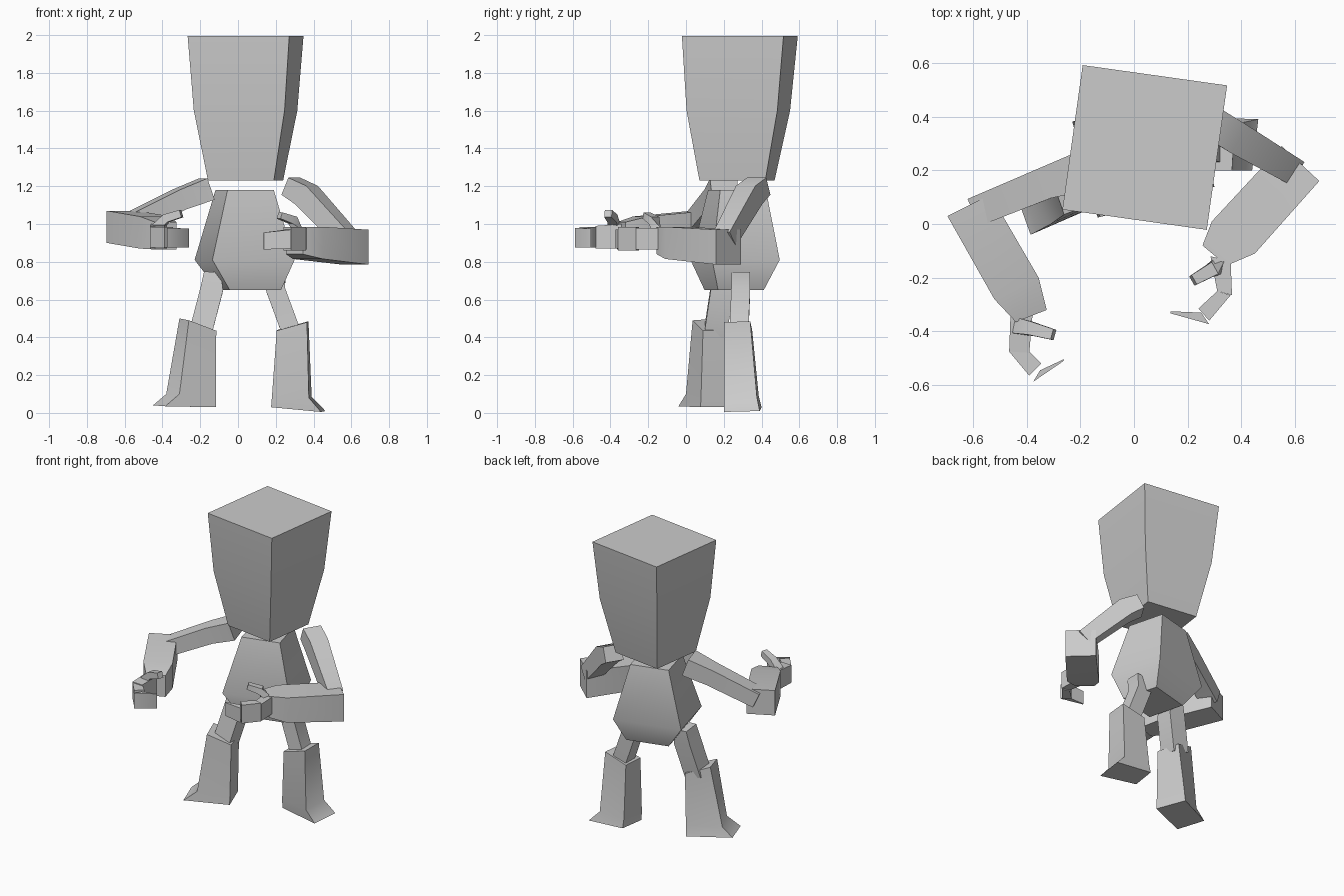
import bpy, bmesh, math
from mathutils import Vector

if "Cube" in bpy.data.objects:
    bpy.data.objects.remove(bpy.data.objects["Cube"])

grey = bpy.data.materials.new("plain_grey")
grey.diffuse_color = (0.6, 0.6, 0.6, 1)
grey.use_nodes = True
grey.node_tree.nodes["Principled BSDF"].inputs["Base Color"].default_value = grey.diffuse_color


def loft(name, rings):
    """Closed skin through four-cornered rings."""
    bm = bmesh.new()
    vs = [[bm.verts.new(p) for p in ring] for ring in rings]
    for a, b in zip(vs, vs[1:]):
        for i in range(4):
            j = (i + 1) % 4
            bm.faces.new((a[i], a[j], b[j], b[i]))
    bm.faces.new(vs[0][::-1])
    bm.faces.new(vs[-1])
    bmesh.ops.recalc_face_normals(bm, faces=bm.faces)
    me = bpy.data.meshes.new(name)
    bm.to_mesh(me)
    bm.free()
    me.materials.append(grey)
    ob = bpy.data.objects.new(name, me)
    bpy.context.collection.objects.link(ob)
    bpy.ops.object.select_all(action='DESELECT')
    ob.select_set(True)
    bpy.context.view_layer.objects.active = ob
    bpy.ops.object.shade_smooth_by_angle(angle=math.radians(50))
    return ob


def stack(name, turn, levels):
    """Turned rectangles (x, y, z, width, depth) stacked upward."""
    c, s = math.cos(math.radians(turn)), math.sin(math.radians(turn))
    rings = []
    for x, y, z, w, d in levels:
        pts = [(-w/2, -d/2), (w/2, -d/2), (w/2, d/2), (-w/2, d/2)]
        rings.append([(x + c*a - s*b, y + s*a + c*b, z) for a, b in pts])
    loft(name, rings)


def limb(name, steps):
    """Square bar along points (x, y, z, width, height)."""
    pts = [Vector(p[:3]) for p in steps]
    rings = []
    for i, p in enumerate(pts):
        d = (pts[min(i + 1, len(pts) - 1)] - pts[max(i - 1, 0)]).normalized()
        up = Vector((0, 1, 0)) if abs(d.z) > 0.8 else Vector((0, 0, 1))
        side = d.cross(up).normalized()
        up = side.cross(d)
        w, h = side * steps[i][3] / 2, up * steps[i][4] / 2
        rings.append([p - w - h, p + w - h, p + w + h, p - w + h])
    loft(name, rings)


def slab(name, steps):
    """Upright-sided bar: plan points of both edges, low and high z."""
    loft(name, [[(*a, lo), (*b, lo), (*b, hi), (*a, hi)] for a, b, lo, hi in steps])


# Head and torso
stack("head", -8, [(.04, .27, 1.23, .352, .352), (.04, .277, 1.6, .485, .485),
                   (.04, .285, 1.995, .543, .543)])
stack("torso", 14.8, [(.06, .255, .65, .28, .25), (.035, .26, .81, .45, .37),
                      (.035, .27, 1.18, .253, .25)])

# Legs: thigh, then flared shin with foot
limb("right_thigh", [(.19, .29, .74, .13, .1), (.2, .29, .65, .1, .1),
                     (.285, .28, .42, .1, .1)])
loft("right_shin", [
    [(.175, .23, .03), (.44, .2, .005), (.463, .39, .01), (.2, .4, .03)],
    [(.18, .22, .09), (.375, .2, .08), (.39, .375, .085), (.2, .385, .09)],
    [(.205, .2, .435), (.365, .2, .48), (.373, .34, .485), (.21, .35, .44)]])
limb("left_thigh", [(-.135, .2, .74, .09, .11), (-.14, .19, .65, .12, .12),
                    (-.2, .155, .42, .12, .12)])
loft("left_shin", [
    [(-.385, -.04, .035), (-.117, .077, .03), (-.19, .27, .03), (-.45, .14, .04)],
    [(-.31, 0, .1), (-.117, .08, .1), (-.185, .265, .1), (-.38, .15, .1)],
    [(-.26, .035, .49), (-.115, .09, .435), (-.16, .24, .44), (-.31, .18, .5)]])

# Upper arms
limb("right_upper_arm", [(.28, .385, 1.2, .12, .1), (.36, .335, 1.155, .12, .12),
                         (.58, .205, .92, .1, .1)])
limb("left_upper_arm", [(-.165, .205, 1.185, .15, .12), (-.31, .16, 1.13, .12, .11),
                        (-.58, .05, 1.0, .11, .1)])

# Forearms
slab("right_forearm", [((.55, .29), (.69, .16), .785, .97),
                       ((.29, .01), (.45, -.11), .815, .985),
                       ((.255, -.08), (.345, -.155), .84, .985)])
slab("left_forearm", [((-.695, .03), (-.535, .11), .9, 1.07),
                      ((-.52, -.28), (-.355, -.2), .87, 1.04),
                      ((-.44, -.365), (-.325, -.32), .865, 1.01)])

# Hands: palm, knuckles, fingers and thumb
slab("right_palm", [((.285, -.12), (.36, -.14), .865, .98),
                    ((.31, -.25), (.365, -.265), .865, .98)])
slab("right_knuckles", [((.31, -.25), (.36, -.265), .86, .985),
                        ((.24, -.315), (.28, -.36), .86, .985)])
slab("right_fingers", [((.25, -.33), (.28, -.373), .87, .97),
                       ((.135, -.325), (.137, -.333), .865, .955)])
limb("right_thumb", [(.32, -.155, .96, .05, .05), (.29, -.17, 1.02, .05, .045),
                     (.22, -.21, 1.045, .04, .035)])
slab("left_palm", [((-.46, -.34), (-.378, -.34), .87, 1.0),
                   ((-.465, -.475), (-.39, -.48), .87, .99)])
slab("left_knuckles", [((-.465, -.475), (-.395, -.47), .875, .985),
                       ((-.39, -.565), (-.345, -.52), .875, .985)])
slab("left_fingers", [((-.375, -.587), (-.35, -.545), .875, .98),
                      ((-.262, -.51), (-.26, -.503), .875, .975)])
limb("left_thumb", [(-.43, -.38, .98, .06, .05), (-.38, -.39, 1.03, .05, .045),
                    (-.3, -.412, 1.055, .04, .04)])
